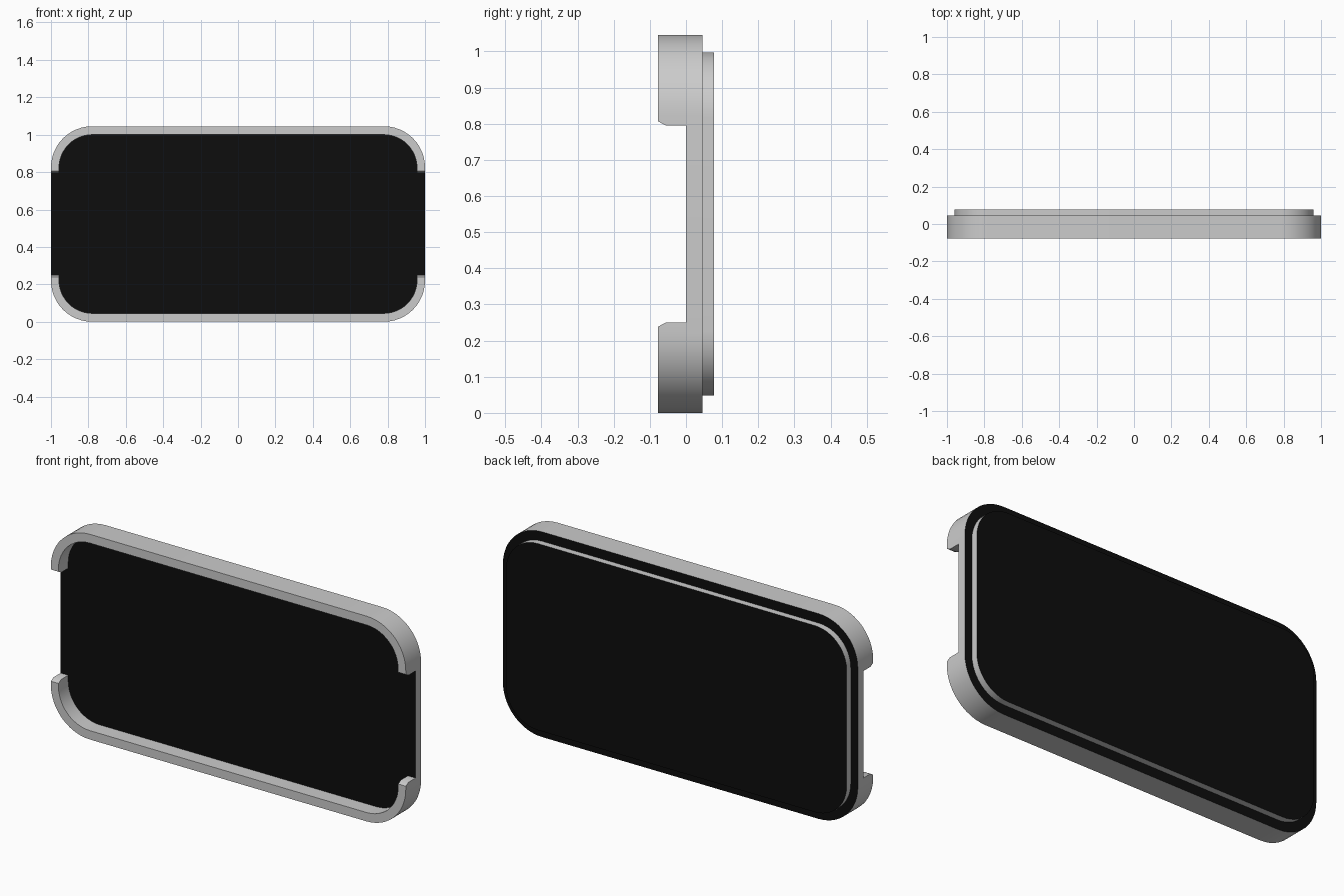
import bpy, bmesh, math

if "Cube" in bpy.data.objects:
    bpy.data.objects.remove(bpy.data.objects["Cube"])

H = 1.045          # total height
MID = H / 2
SEG = 12           # segments per corner


def material(name, rgb):
    m = bpy.data.materials.new(name)
    m.diffuse_color = (*rgb, 1)
    m.use_nodes = True
    m.node_tree.nodes["Principled BSDF"].inputs["Base Color"].default_value = m.diffuse_color
    return m


GREY = material("light grey", (0.6, 0.6, 0.6))
BLACK = material("black", (0.004, 0.004, 0.004))


def arc(cx, cz, r, a0, a1):
    return [(cx + r * math.cos(math.radians(a0 + (a1 - a0) * i / SEG)),
             cz + r * math.sin(math.radians(a0 + (a1 - a0) * i / SEG)))
            for i in range(SEG + 1)]


def finish(bm, name):
    bmesh.ops.recalc_face_normals(bm, faces=bm.faces)
    me = bpy.data.meshes.new(name)
    bm.to_mesh(me)
    bm.free()
    me.materials.append(GREY)
    me.materials.append(BLACK)
    ob = bpy.data.objects.new(name, me)
    bpy.context.collection.objects.link(ob)
    ob.location.z = MID
    bpy.ops.object.select_all(action='DESELECT')
    ob.select_set(True)
    bpy.context.view_layer.objects.active = ob
    bpy.ops.object.shade_smooth_by_angle(angle=math.radians(35))
    return ob


def rounded_plate(name, hx, hz, r, y0, y1):
    """Rounded slab with grey edge and black front and back."""
    cx, cz = hx - r, hz - r
    pts = (arc(cx, cz, r, 0, 90) + arc(-cx, cz, r, 90, 180)
           + arc(-cx, -cz, r, 180, 270) + arc(cx, -cz, r, 270, 360))
    bm = bmesh.new()
    a = [bm.verts.new((x, y0, z)) for x, z in pts]
    b = [bm.verts.new((x, y1, z)) for x, z in pts]
    n = len(pts)
    for i in range(n):
        j = (i + 1) % n
        bm.faces.new((a[i], a[j], b[j], b[i]))
    for loop in (a, b):
        bm.faces.new(loop).material_index = 1
    return finish(bm, name)


def half_path(hx, hz, r, end_z):
    """Lower half of the rim outline, from left end to right end."""
    cx, cz = hx - r, hz - r
    return ([(-hx, end_z)] + arc(-cx, -cz, r, 180, 270)
            + arc(cx, -cz, r, 270, 360) + [(hx, end_z)])


# Panel and raised back plate
R = 0.22
rounded_plate("main_panel", 1.0, MID, R, 0.0, 0.045)
rounded_plate("back_plate", 0.96, 0.475, R - 0.04, 0.045, 0.078)

# Front rim: lower half with chamfered ends, mirrored to the top
bm = bmesh.new()
levels = [(-0.078, 0.238), (-0.056, 0.25), (0.0, 0.25)]
outer, inner = [], []
for y, end in levels:
    for store, hx, hz, r in ((outer, 1.0, MID, R), (inner, 0.957, MID - 0.045, R - 0.043)):
        store.append([bm.verts.new((x, y, z))
                      for x, z in half_path(hx, hz, r, end - MID)])
n = len(outer[0])
for i in range(n - 1):
    bm.faces.new((outer[0][i], outer[0][i + 1], inner[0][i + 1], inner[0][i]))
    for wall in (outer, inner):
        for k in range(2):
            bm.faces.new((wall[k][i], wall[k][i + 1], wall[k + 1][i + 1], wall[k + 1][i]))
for i in (0, n - 1):
    for k in range(2):
        bm.faces.new((outer[k][i], outer[k + 1][i], inner[k + 1][i], inner[k][i]))
rim = finish(bm, "front_rim")
mod = rim.modifiers.new("mirror_top", 'MIRROR')
mod.use_axis = (False, False, True)
mod.use_mirror_merge = False
